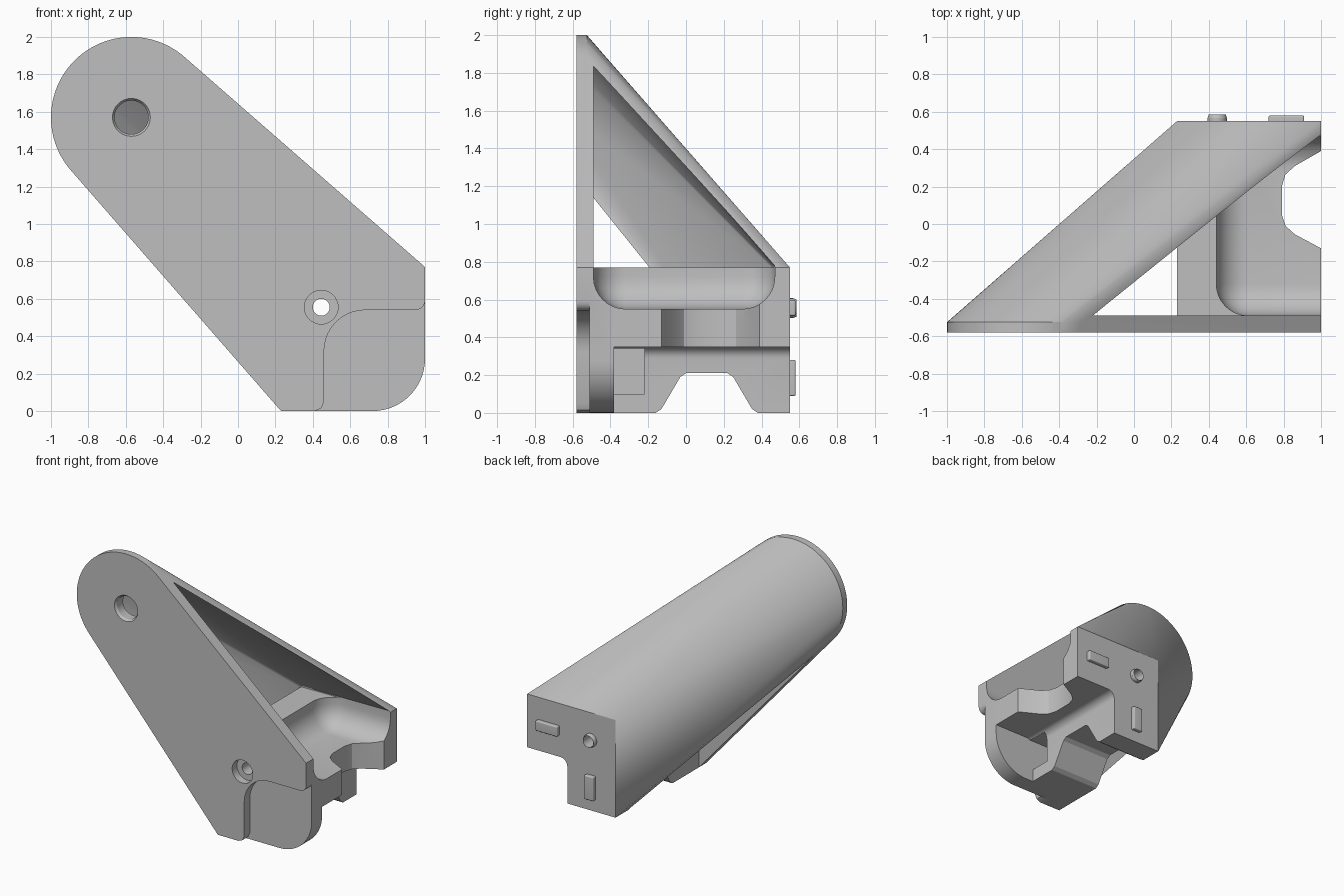
import bpy, bmesh, math
from mathutils import Vector

if "Cube" in bpy.data.objects:
    bpy.data.objects.remove(bpy.data.objects["Cube"])

grey = bpy.data.materials.new("mid grey")
grey.use_nodes = True
grey.diffuse_color = (0.52, 0.52, 0.52, 1)
grey.node_tree.nodes["Principled BSDF"].inputs["Base Color"].default_value = (0.52, 0.52, 0.52, 1)

CX, CZ, R = -0.57, 1.57, 0.43          # rounded upper end
X0, X1, TOP = 0.23, 1.0, 0.77          # lower block
FRONT, PLATE, BACK = -0.58, -0.49, 0.55


def to_object(bm, name):
    bmesh.ops.recalc_face_normals(bm, faces=bm.faces)
    mesh = bpy.data.meshes.new(name)
    bm.to_mesh(mesh)
    bm.free()
    mesh.materials.append(grey)
    ob = bpy.data.objects.new(name, mesh)
    bpy.context.collection.objects.link(ob)
    return ob


def hull(points, name):
    bm = bmesh.new()
    for p in points:
        bm.verts.new(p)
    res = bmesh.ops.convex_hull(bm, input=bm.verts)
    junk = {g for g in res["geom_interior"] + res["geom_unused"] if isinstance(g, bmesh.types.BMVert)}
    bmesh.ops.delete(bm, geom=list(junk), context="VERTS")
    bmesh.ops.dissolve_limit(bm, angle_limit=0.002, verts=bm.verts, edges=bm.edges)
    return to_object(bm, name)


def box(name, x, y, z, radius=0, pick=None):
    bm = bmesh.new()
    bmesh.ops.create_cube(bm, size=1)
    for v in bm.verts:
        v.co = [(a + b) / 2 + c * (b - a) for (a, b), c in zip((x, y, z), v.co)]
    if radius:
        edges = [e for e in bm.edges if pick is None or pick(e)]
        bmesh.ops.bevel(bm, geom=edges, offset=radius, segments=8, profile=0.5, affect="EDGES")
    return to_object(bm, name)


def prism(name, pts, lo, hi, axis):
    """Extrude a 2D outline along x, y or z."""
    place = {"x": lambda a, b, t: (t, a, b), "y": lambda a, b, t: (a, t, b),
             "z": lambda a, b, t: (a, b, t)}[axis]
    bm = bmesh.new()
    face = bm.faces.new([bm.verts.new(place(a, b, lo)) for a, b in pts])
    new = bmesh.ops.extrude_face_region(bm, geom=[face])["geom"]
    shift = Vector(place(0, 0, hi - lo))
    bmesh.ops.translate(bm, vec=shift, verts=[g for g in new if isinstance(g, bmesh.types.BMVert)])
    return to_object(bm, name)


def arc(cx, cy, r, a0, a1, n=10):
    return [(cx + r * math.cos(math.radians(a0 + (a1 - a0) * i / n)),
             cy + r * math.sin(math.radians(a0 + (a1 - a0) * i / n))) for i in range(n + 1)]


def cone_y(name, x, z, r0, r1, y0, y1):
    pts = [(x + r * math.cos(t), y, z + r * math.sin(t)) for r, y in ((r0, y0), (r1, y1))
           for t in (math.tau * i / 40 for i in range(40))]
    return hull(pts, name)


def boolean(ob, other, op="DIFFERENCE"):
    mod = ob.modifiers.new("bool", "BOOLEAN")
    mod.operation, mod.object, mod.solver = op, other, "EXACT"
    bpy.context.view_layer.objects.active = ob
    bpy.ops.object.modifier_apply(modifier=mod.name)
    bpy.data.objects.remove(other)


def ring(y):
    return [Vector((a, y, b)) for a, b in arc(CX, CZ, R, 0, 360, 96)[:-1]]


def corners(y):
    return [Vector((a, y, b)) for a in (X0, X1) for b in (0, TOP)]


# Outer body: rounded plate lofted to the rectangular back face
rim = ring(-0.525)
body = hull(ring(FRONT) + corners(FRONT) + rim + corners(BACK), "bracket_body")

# Hollow behind the plate, open along the upper and lower edges
upper = Vector((0.66, 0, 0.75))
middle = Vector((CX, 0, CZ)).dot(upper)
sheet = []
for p in rim + corners(BACK):
    low = max(0, min(1, (middle - p.dot(upper)) / R))
    q = p - Vector((0, 0.08 + 0.07 * low, 0))
    sheet += [q + upper * 0.012, q - upper * 0.012, Vector((q.x, -0.75, q.z)) + upper * 0.012,
              Vector((q.x, -0.75, q.z)) - upper * 0.012]
cavity = hull(sheet, "cavity_cutter")
boolean(cavity, box("plate_keep", (-2, 2), (-2, PLATE), (-1, 3)))
boolean(cavity, box("block_keep", (X0, 2), (-1, 1), (-1, TOP)))
boolean(body, cavity)

# Rounded scoop in the top of the block
scoop = box("scoop_cutter", (0.44, 1.3), (PLATE, 0.47), (0.55, TOP + 0.002), 0.17,
            lambda e: not all(v.co.z > 0.7 for v in e.verts) and not all(v.co.x > 1.2 for v in e.verts))
boolean(body, scoop)

# Flared notch in the open side
notch = [(1.1, 0.44), (1.0, 0.39), (0.86, 0.31), (0.81, 0.265), (0.79, 0.2), (0.79, 0.05),
         (0.81, -0.01), (0.86, -0.055), (1.0, -0.13), (1.1, -0.18)]
boolean(body, prism("notch_cutter", notch, 0.2, 0.768, "z"))

# Undercut with a filleted ceiling, and a deeper pocket by the cheek
undercut = [(0.65, -0.1)] + arc(0.71, 0.29, 0.06, 180, 90, 6) + [(1.2, 0.35), (1.2, -0.1)]
boolean(body, prism("undercut_cutter", undercut, -0.38, 0.8, "y"))
boolean(body, prism("pocket_cutter", [(0.5, 0.1), (0.5, 0.34), (0.8, 0.34), (0.8, 0.1)], -0.38, -0.22, "y"))

# Trapezoid channel along the underside
channel = [(-0.2, -0.05), (-0.16, 0), (-0.13, 0.02), (-0.03, 0.19), (0, 0.21), (0.22, 0.21),
           (0.25, 0.19), (0.35, 0.02), (0.38, 0), (0.42, -0.05)]
boolean(body, prism("channel_cutter", channel, 0, 1.2, "x"))

# Stepped recess on the front and rounded cheek corner
recess = ([(0.41, -0.1), (0.41, 0), (0.445, 0.015), (0.46, 0.05)] + arc(0.68, 0.32, 0.22, 180, 90)
          + arc(0.95, 0.59, 0.05, 270, 360, 5) + [(1.1, 0.59), (1.1, -0.1)])
boolean(body, prism("recess_cutter", recess, -0.7, -0.51, "y"))
corner = arc(0.72, 0.28, 0.28, 270, 360, 14) + [(1.1, 0.28), (1.1, -0.1), (0.72, -0.1)]
boolean(body, prism("corner_cutter", corner, -0.7, -0.37, "y"))

# Raised collar on the back, then the bolt holes
HX, HZ = 0.445, 0.555
collar = cone_y("collar", HX, HZ, 0.052, 0.052, 0.5, 0.567)
boolean(collar, cone_y("collar_tip", HX, HZ, 0.052, 0.046, 0.566, 0.585), "UNION")
boolean(body, collar, "UNION")
for x, z, r0, r1, y0, y1 in ((CX, CZ, 0.09, 0.09, -0.7, -0.45), (CX, CZ, 0.102, 0.088, -0.581, -0.56),
                             (HX, HZ, 0.045, 0.045, -0.7, 0.7), (HX, HZ, 0.09, 0.09, -0.7, -0.52)):
    boolean(body, cone_y("hole_cutter", x, z, r0, r1, y0, y1))

# Locating tabs on the back face
tabs = [box("horizontal_tab", (0.72, 0.91), (0.53, 0.58), (0.515, 0.595), 0.008),
        box("vertical_tab", (0.405, 0.485), (0.53, 0.58), (0.09, 0.28), 0.008)]

# Smooth the curved surfaces, keep the edges sharp
for ob in [body] + tabs:
    bpy.ops.object.select_all(action="DESELECT")
    ob.select_set(True)
    bpy.context.view_layer.objects.active = ob
    bpy.ops.object.shade_smooth_by_angle(angle=math.radians(25))
